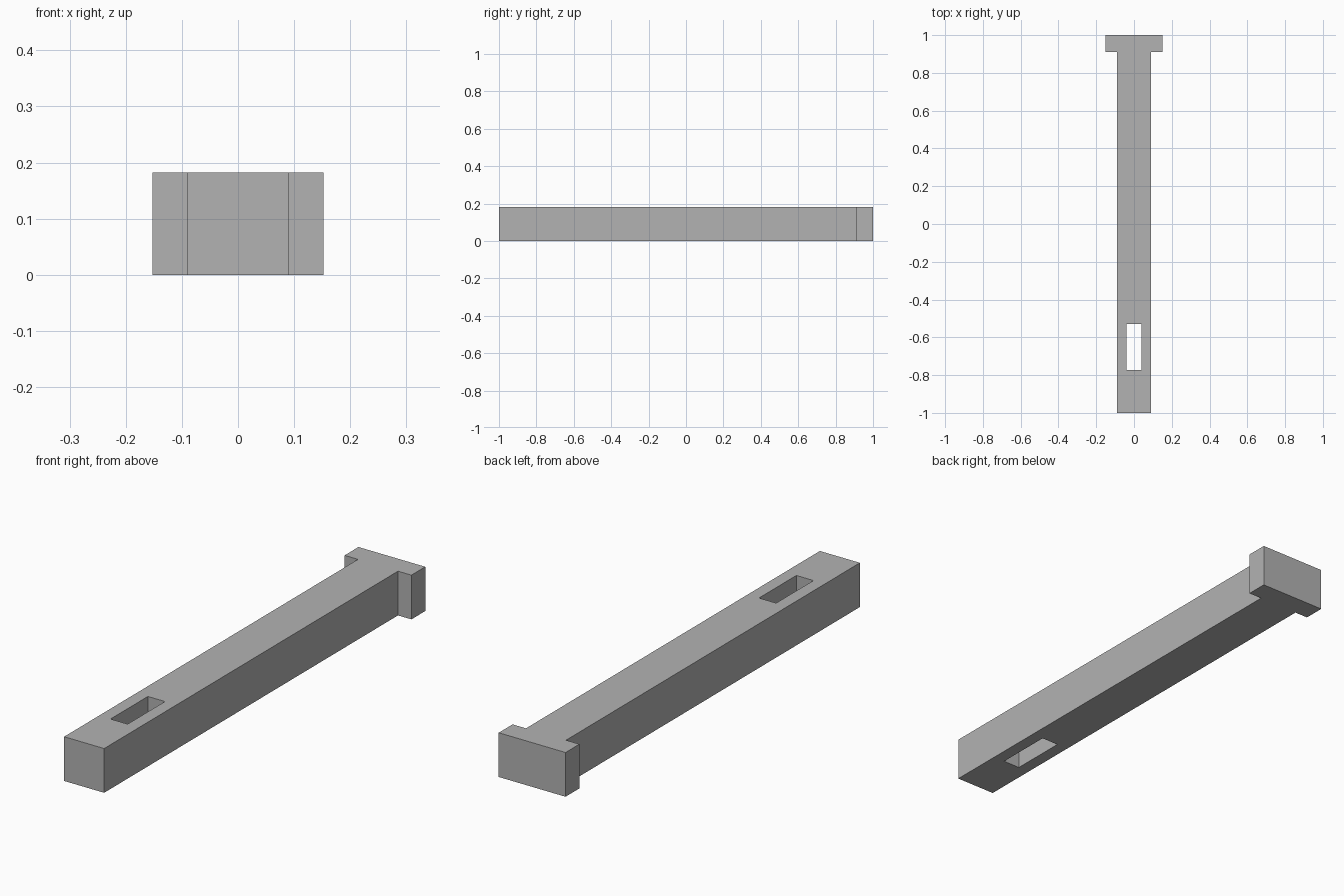
import bpy
import bmesh

cube = bpy.data.objects.get("Cube")
if cube:
    bpy.data.objects.remove(cube, do_unlink=True)

HEIGHT = 0.182
SHAFT, HEAD, SLOT = 0.091, 0.152, 0.039   # half widths
SHOULDER = 0.91                           # where the head begins


def extrude_half_profile(name, half, z0, z1):
    """Mirror a right-hand outline across x = 0 and extrude it upward."""
    outline = half + [(-x, y) for x, y in reversed(half)]
    bm = bmesh.new()
    face = bm.faces.new([bm.verts.new((x, y, z0)) for x, y in outline])
    top = bmesh.ops.extrude_face_region(bm, geom=[face])["geom"]
    verts = [v for v in top if isinstance(v, bmesh.types.BMVert)]
    bmesh.ops.translate(bm, verts=verts, vec=(0, 0, z1 - z0))
    bmesh.ops.recalc_face_normals(bm, faces=bm.faces)
    mesh = bpy.data.meshes.new(name)
    bm.to_mesh(mesh)
    bm.free()
    obj = bpy.data.objects.new(name, mesh)
    bpy.context.collection.objects.link(obj)
    return obj


# Plain grey material
grey = bpy.data.materials.new("grey")
grey.use_nodes = True
colour = (0.45, 0.45, 0.45, 1)
grey.diffuse_color = colour
grey.node_tree.nodes["Principled BSDF"].inputs["Base Color"].default_value = colour

# T-headed pin: square shaft with a wider head at the back
pin = extrude_half_profile(
    "pin",
    [(SHAFT, -1), (SHAFT, SHOULDER), (HEAD, SHOULDER), (HEAD, 1)],
    0, HEIGHT)
pin.data.materials.append(grey)

# Wedge slot cut right through the shaft near the front end
cutter = extrude_half_profile(
    "slot_cutter", [(SLOT, -0.773), (SLOT, -0.53)], -0.1, HEIGHT + 0.1)
cutter.data.materials.append(grey)
cutter.hide_render = True
cutter.hide_set(True)

cut = pin.modifiers.new("slot", "BOOLEAN")
cut.operation = "DIFFERENCE"
cut.solver = "EXACT"
cut.object = cutter
